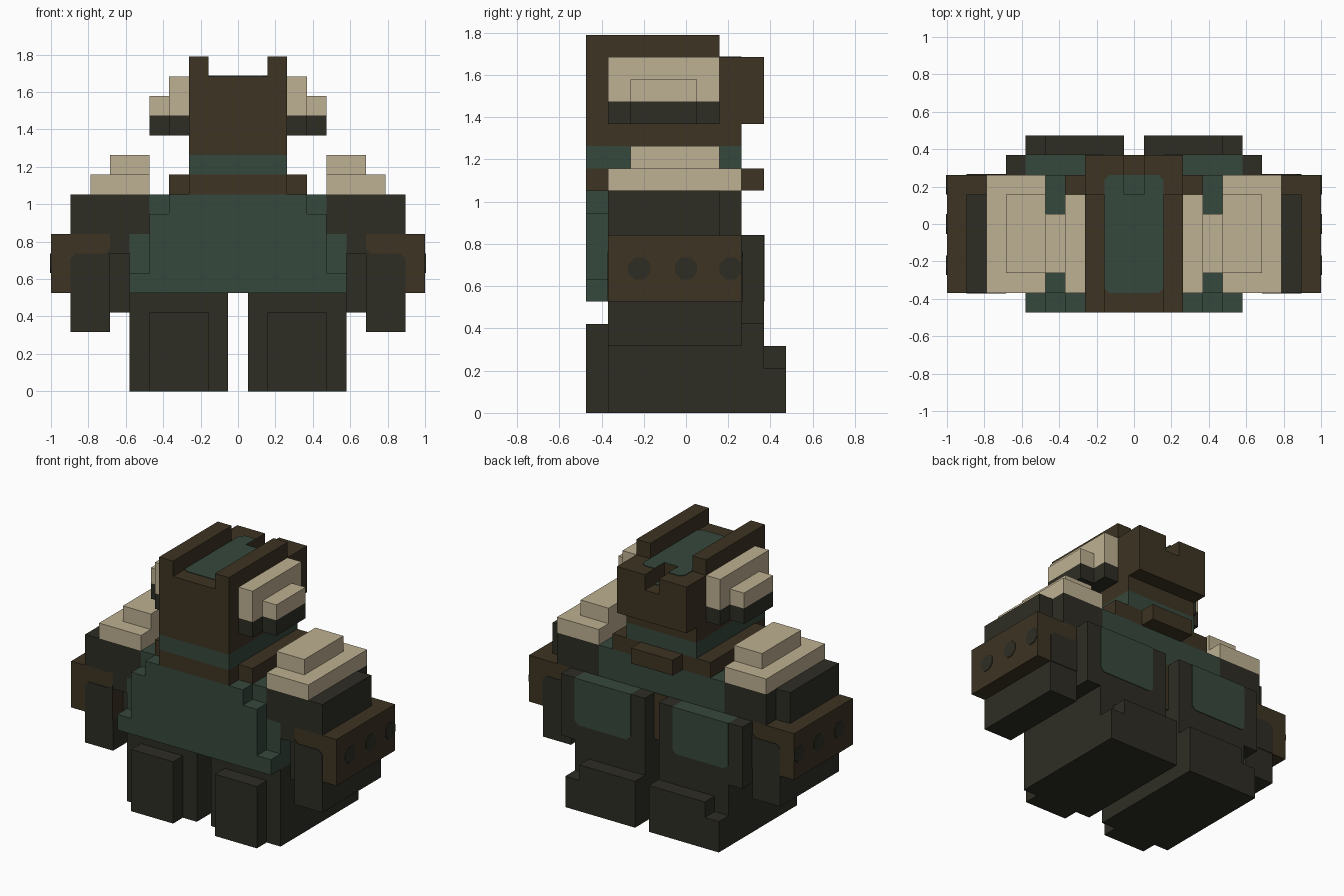
import bpy, bmesh, math
from mathutils import Vector

cube = bpy.data.objects.get("Cube")
if cube:
    bpy.data.objects.remove(cube, do_unlink=True)

U = 2 / 19        # one block
T = 0.04          # painted plate thickness, in blocks


def material(name, rgb):
    m = bpy.data.materials.new(name)
    m.use_nodes = True
    m.diffuse_color = (*rgb, 1)
    bsdf = m.node_tree.nodes["Principled BSDF"]
    bsdf.inputs["Base Color"].default_value = (*rgb, 1)
    bsdf.inputs["Roughness"].default_value = 0.9
    return m


TAN = material("tan", (0.515, 0.434, 0.287))
BROWN = material("dark brown", (0.047, 0.033, 0.016))
TEAL = material("dark teal", (0.037, 0.065, 0.045))
DARK = material("charcoal olive", (0.027, 0.026, 0.018))


def finish(name, bm, mat, mirror):
    bmesh.ops.recalc_face_normals(bm, faces=bm.faces)
    bmesh.ops.scale(bm, vec=(U, U, U), verts=bm.verts)
    me = bpy.data.meshes.new(name)
    bm.to_mesh(me)
    bm.free()
    me.materials.append(mat)
    ob = bpy.data.objects.new(name, me)
    bpy.context.collection.objects.link(ob)
    if mirror:
        mod = ob.modifiers.new("Mirror", 'MIRROR')
        mod.use_axis[0] = True
        mod.use_mirror_merge = False
    return ob


def blocks(name, mat, boxes, mirror=False):
    """Boxes given in blocks as (x0, x1, y0, y1, z0, z1)."""
    bm = bmesh.new()
    for x0, x1, y0, y1, z0, z1 in boxes:
        vs = bmesh.ops.create_cube(bm, size=1)["verts"]
        bmesh.ops.scale(bm, vec=(x1 - x0, y1 - y0, z1 - z0), verts=vs)
        bmesh.ops.translate(bm, vec=((x0 + x1) / 2, (y0 + y1) / 2, (z0 + z1) / 2), verts=vs)
    return finish(name, bm, mat, mirror)


def plate(name, mat, outline, normal, mirror=False):
    """Thin painted plate: outline extruded along its normal."""
    bm = bmesh.new()
    face = bm.faces.new([bm.verts.new(p) for p in outline])
    ext = bmesh.ops.extrude_face_region(bm, geom=[face])
    vs = [g for g in ext["geom"] if isinstance(g, bmesh.types.BMVert)]
    bmesh.ops.translate(bm, vec=Vector(normal) * T, verts=vs)
    return finish(name, bm, mat, mirror)


# Head: main block, rear block with notch, side ridges
blocks("head", BROWN, [(-2.5, 2.5, -4.5, 1.5, 12, 16),
                       (-2.5, 2.5, 1.5, 2.5, 12, 13),
                       (-2.5, 2.5, 1.5, 3.5, 13, 15)])
blocks("head_rear_lug", BROWN, [(0.5, 2.5, 1.5, 3.5, 15, 16)], True)
blocks("head_ridge", BROWN, [(1.5, 2.5, -4.5, 1.5, 16, 17)], True)

# Teal inlay on top of the head
c = 0.25
plate("head_inlay", TEAL, [(-1.5, 1.5, 16), (-1.5, -3.5 + c, 16), (-1.5 + c, -3.5, 16),
                           (1.5 - c, -3.5, 16), (1.5, -3.5 + c, 16), (1.5, 1.5, 16)], (0, 0, 1))
plate("rear_lug_inlay", TEAL, [(0.5, 1.5, 16), (1.5, 1.5, 16), (1.5, 2.5 - c, 16),
                               (1.5 - c, 2.5, 16), (0.5, 2.5, 16)], (0, 0, 1), True)
plate("notch_inlay", TEAL, [(-0.5, 1.5, 15), (0.5, 1.5, 15), (0.5, 2.5, 15), (-0.5, 2.5, 15)], (0, 0, 1))

# Ear pods
blocks("ear_pod", TAN, [(2.5, 3.5, -3.5, 1.5, 14, 16), (3.5, 4.5, -2.5, 0.5, 14, 15)], True)
blocks("ear_pod_base", DARK, [(2.5, 3.5, -3.5, 1.5, 13, 14), (3.5, 4.5, -2.5, 0.5, 13, 14)], True)

# Neck and collar
blocks("neck", TEAL, [(-2.5, 2.5, -4.5, 2.5, 11, 12)])
blocks("collar", BROWN, [(-2.5, 2.5, -4.5, -3.5, 10, 11),
                         (-3.5, 3.5, -3.5, 2.5, 10, 11),
                         (-1.5, 1.5, 2.5, 3.5, 10, 11)])

# Torso and chest plate
blocks("torso", TEAL, [(-5.5, 5.5, -3.5, 2.5, 5, 8), (-4.5, 4.5, -3.5, 2.5, 8, 10)])
blocks("chest_plate", TEAL, [(-5.5, 5.5, -4.5, -3.5, 5, 6),
                             (-4.5, 4.5, -4.5, -3.5, 6, 9),
                             (-3.5, 3.5, -4.5, -3.5, 9, 10)])
plate("lower_back_strip", BROWN, [(-0.5, 2.5, 5), (0.5, 2.5, 5), (0.5, 2.5, 8), (-0.5, 2.5, 8)], (0, 1, 0))

# Back packs with teal panels
blocks("back_pack", DARK, [(0.5, 1.5, 2.5, 3.5, 4, 8), (5.5, 6.5, 2.5, 3.5, 4, 8),
                           (1.5, 5.5, 2.5, 3.5, 4, 8 - T)], True)
blocks("back_pack_top", TEAL, [(1.5, 5.5, 2.5, 3.5, 8 - T, 8)], True)
plate("back_pack_panel", TEAL, [(1.5, 3.5, 8), (1.5, 3.5, 5 + c), (1.5 + c, 3.5, 5),
                                (5.5 - c, 3.5, 5), (5.5, 3.5, 5 + c), (5.5, 3.5, 8)], (0, 1, 0), True)

# Shoulders
blocks("shoulder_cap", TAN, [(4.5, 7.5, -3.5, 2.5, 10, 11), (4.5, 6.5, -2.5, 1.5, 11, 12)], True)
blocks("shoulder", DARK, [(4.5, 7.5, -3.5, 2.5, 8, 10), (7.5, 8.5, -3.5, 1.5, 8, 10),
                          (5.5, 6.5, -3.5, 2.5, 7, 8), (5.5, 6.5, -2.5, 2.5, 4, 7)], True)

# Arms: brown forearm band, dark hand, painted fronts and backs
blocks("forearm", BROWN, [(6.5, 9.5, -3.5, 2.5, 5, 8)], True)
blocks("hand", DARK, [(6.5, 8.5, -3.5, 2.5, 3, 5)], True)
for side, y, n in (("front", -3.5, -1), ("rear", 2.5, 1)):
    plate("hand_panel_" + side, DARK, [(6.5, y, 5), (8.5, y, 5), (8.5, y, 7 - c), (8.5 - c, y, 7),
                                       (6.5 + c, y, 7), (6.5, y, 7 + c)], (0, n, 0), True)

# Round studs on the outer side of each forearm
for i, y in enumerate((-2.1, 0, 2)):
    ring = [(9.5, y + 0.54 * math.cos(a), 6.5 + 0.54 * math.sin(a))
            for a in (math.pi / 8 + k * math.pi / 4 for k in range(8))]
    plate(f"forearm_stud_{i + 1}", DARK, ring, (1, 0, 0), True)

# Legs with shin blocks and stepped heels
blocks("leg", DARK, [(0.5, 5.5, -3.5, 2.5, 0, 5), (0.5, 5.5, 2.5, 3.5, 0, 4)], True)
blocks("shin", DARK, [(1.5, 4.5, -4.5, -3.5, 0, 4)], True)
blocks("heel", DARK, [(0.5, 4.5, 3.5, 4.5, 0, 3), (4.5, 5.5, 3.5, 4.5, 0, 2)], True)
